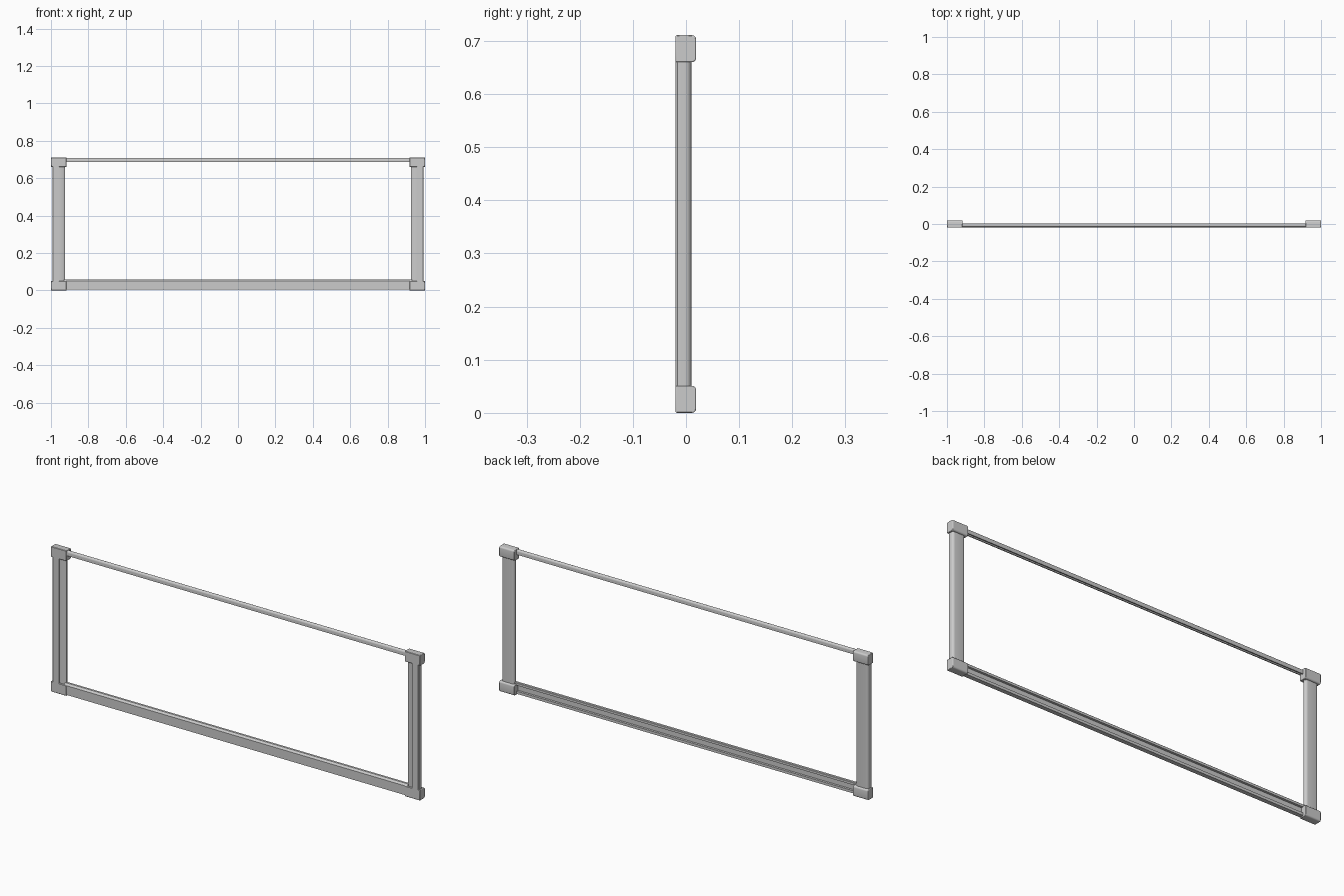
import bpy, bmesh, math
from mathutils import Vector

if "Cube" in bpy.data.objects:
    bpy.data.objects.remove(bpy.data.objects["Cube"])


def prism(name, profile, to3d, a, b):
    """Extrude a 2D profile from a to b; to3d maps (u, v, t) to a point."""
    bm = bmesh.new()
    rings = [[bm.verts.new(Vector(to3d(u, v, t))) for u, v in profile] for t in (a, b)]
    n = len(profile)
    for i in range(n):
        j = (i + 1) % n
        bm.faces.new((rings[0][i], rings[0][j], rings[1][j], rings[1][i]))
    for r in rings:
        bm.faces.new(r)
    bmesh.ops.recalc_face_normals(bm, faces=bm.faces)
    me = bpy.data.meshes.new(name)
    bm.to_mesh(me)
    bm.free()
    ob = bpy.data.objects.new(name, me)
    bpy.context.collection.objects.link(ob)
    smooth(ob)
    return ob


def smooth(ob):
    bpy.ops.object.select_all(action='DESELECT')
    ob.select_set(True)
    bpy.context.view_layer.objects.active = ob
    bpy.ops.object.shade_smooth_by_angle(angle=math.radians(35))


def arc(cx, cy, rx, ry, a0, a1, n=8):
    return [(cx + rx * math.cos(math.radians(a0 + (a1 - a0) * i / n)),
             cy + ry * math.sin(math.radians(a0 + (a1 - a0) * i / n))) for i in range(n + 1)]


# Upright: stepped front, rounded back (profile in x, y)
post = [(0.935, -0.013), (0.957, -0.013), (0.957, -0.020), (0.989, -0.020), (0.993, -0.016)]
post += arc(0.981, -0.002, 0.012, 0.012, 0, 90, 5)
post += arc(0.937, -0.002, 0.012, 0.012, 90, 180, 5)
post += [(0.925, -0.006)]

# Corner connector: chunky block with rounded rear edges (profile in y, z)
block = [(-0.020, 0.002), (-0.018, 0.0)]
block += arc(0.011, 0.008, 0.008, 0.008, -90, 0, 4)
block += arc(0.011, 0.043, 0.008, 0.008, 0, 90, 4)
block += [(-0.018, 0.051), (-0.020, 0.049)]

for side, s in (("left", -1), ("right", 1)):
    prism(side + "_post", post, lambda u, v, t: (s * u, v, t), 0.03, 0.68)
    for level, z in (("bottom", lambda v: v), ("top", lambda v: 0.711 - v)):
        ob = prism(f"{side}_{level}_corner", block,
                   lambda u, v, t: (s * t, u, z(v)), 0.917, 1.0)
        bev = ob.modifiers.new("soft_edges", 'BEVEL')
        bev.width = 0.002
        bev.segments = 2
        bev.limit_method = 'ANGLE'
        bev.angle_limit = math.radians(50)

# Bottom rail: flat front, sloped upper lip, channel along the back (y, z)
bottom = [(-0.018, 0.005), (-0.018, 0.050), (-0.010, 0.059), (0.001, 0.059), (0.003, 0.057),
          (0.003, 0.046), (-0.008, 0.046), (-0.008, 0.018), (0.003, 0.018), (0.003, 0.005)]
prism("bottom_rail", bottom, lambda u, v, t: (t, u, v), -0.93, 0.93)

# Top rail: slim bar with rounded top and a slot underneath (y, z)
top = [(-0.016, 0.686)] + arc(-0.007, 0.700, 0.009, 0.009, 180, 0, 10)
top += [(0.002, 0.686), (-0.003, 0.686), (-0.003, 0.695), (-0.011, 0.695), (-0.011, 0.686)]
prism("top_rail", top, lambda u, v, t: (t, u, v), -0.93, 0.93)
